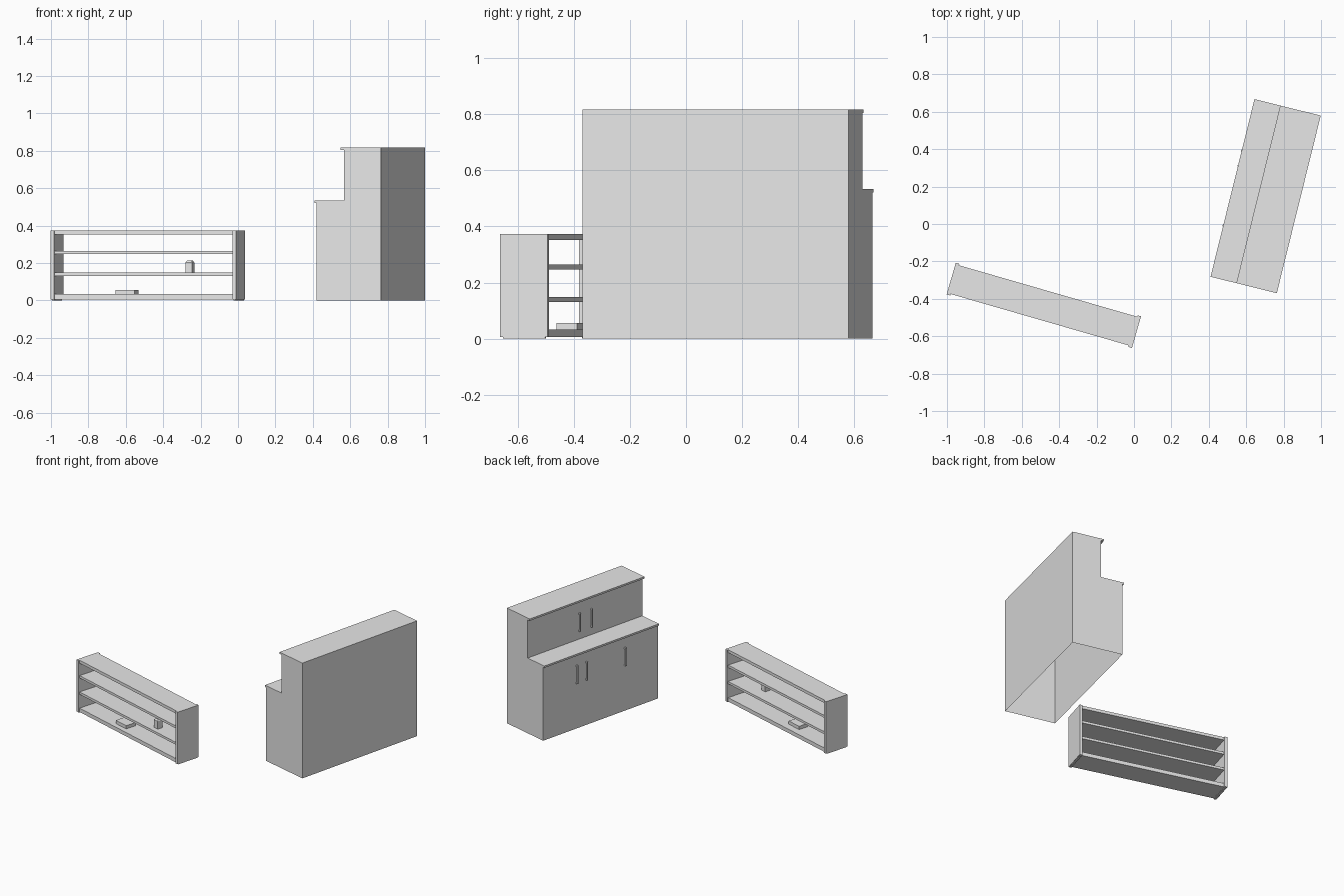
import bpy, bmesh, math
from mathutils import Matrix, Vector

if "Cube" in bpy.data.objects:
    bpy.data.objects.remove(bpy.data.objects["Cube"])

grey = bpy.data.materials.new("plain_grey")
grey.diffuse_color = (0.8, 0.8, 0.8, 1)
grey.use_nodes = True
grey.node_tree.nodes["Principled BSDF"].inputs["Base Color"].default_value = grey.diffuse_color

# Frames of the two pieces of furniture (local x = length, local -y = front)
CABINET = Matrix.Translation((0.881, 0.105, 0)) @ Matrix.Rotation(math.radians(-103.9), 4, 'Z')
SHELF = Matrix.Translation((-0.482, -0.435, 0)) @ Matrix.Rotation(math.radians(-16.1), 4, 'Z')


def finish(name, bm, frame):
    bmesh.ops.recalc_face_normals(bm, faces=bm.faces)
    me = bpy.data.meshes.new(name)
    bm.to_mesh(me)
    bm.free()
    me.materials.append(grey)
    ob = bpy.data.objects.new(name, me)
    ob.matrix_world = frame
    bpy.context.collection.objects.link(ob)
    return ob


def add_box(bm, lo, hi):
    lo, hi = Vector(lo), Vector(hi)
    m = Matrix.Translation((lo + hi) / 2) @ Matrix.Diagonal((*(hi - lo), 1))
    return bmesh.ops.create_cube(bm, size=1, matrix=m)["verts"]


def box(name, frame, lo, hi):
    bm = bmesh.new()
    add_box(bm, lo, hi)
    return finish(name, bm, frame)


# Cabinet shell: stepped side profile with overhanging tops, open underneath
L = 0.978 / 2
profile = [(0, 0), (0, 0.817), (0.223, 0.817), (0.223, 0.804), (0.203, 0.804),
           (0.203, 0.533), (0.365, 0.533), (0.365, 0.520), (0.354, 0.520), (0.354, 0)]
bm = bmesh.new()
left = [bm.verts.new((-L, -d, z)) for d, z in profile]
right = [bm.verts.new((L, -d, z)) for d, z in profile]
bm.faces.new(left)
bm.faces.new(right[::-1])
for i in range(len(profile) - 1):
    bm.faces.new((left[i], left[i + 1], right[i + 1], right[i]))
finish("cabinet_shell", bm, CABINET)


# Door handles: a bar on two short posts
def handle(name, x, depth, z0, z1):
    bm = bmesh.new()
    y = -depth
    add_box(bm, (x - 0.005, y - 0.014, z0), (x + 0.005, y - 0.007, z1))
    for z in (z0, z1 - 0.01):
        add_box(bm, (x - 0.005, y - 0.008, z), (x + 0.005, y, z + 0.01))
    finish(name, bm, CABINET)


for i, x in enumerate((-0.206, -0.122, 0.207)):
    handle(f"lower_handle_{i + 1}", x, 0.354, 0.32, 0.45)
for i, x in enumerate((-0.05, 0.05)):
    handle(f"upper_handle_{i + 1}", x, 0.203, 0.59, 0.72)

# Shelf unit: two end panels on thin pads, four boards, open front and back
H, D, T, INSET = 1.031 / 2, 0.176 / 2, 0.02, 0.008
for side, s in (("left", -1), ("right", 1)):
    x0, x1 = sorted((s * H, s * (H - T)))
    box(f"shelf_{side}_panel", SHELF, (x0, -D, 0.005), (x1, D, 0.373))
    box(f"shelf_{side}_pad", SHELF, (x0 + 0.004, -D + 0.01, 0), (x1 - 0.004, D - 0.01, 0.005))
boards = {"bottom": (0.006, 0.033), "lower": (0.131, 0.148),
          "upper": (0.247, 0.264), "top": (0.352, 0.373)}
for name, (z0, z1) in boards.items():
    box(f"shelf_{name}_board", SHELF, (-H + T, -D + INSET, z0), (H - T, D - INSET, z1))

# Flat box lying on the bottom board
box("flat_box", SHELF, (-0.168, -0.045, 0.033), (-0.062, 0.03, 0.056))

# Small jar-like block with a narrowed top on the lower board
bm = bmesh.new()
add_box(bm, (0.222, -0.045, 0.148), (0.26, -0.005, 0.203))
top = max(bm.faces, key=lambda f: f.calc_center_median().z)
ext = bmesh.ops.extrude_face_region(bm, geom=[top])["geom"]
verts = [v for v in ext if isinstance(v, bmesh.types.BMVert)]
bmesh.ops.delete(bm, geom=[top], context='FACES_ONLY')
for v in verts:
    v.co = Vector((0.241 + (v.co.x - 0.241) * 0.6, -0.025 + (v.co.y + 0.025) * 0.6, 0.214))
finish("small_block", bm, SHELF)
